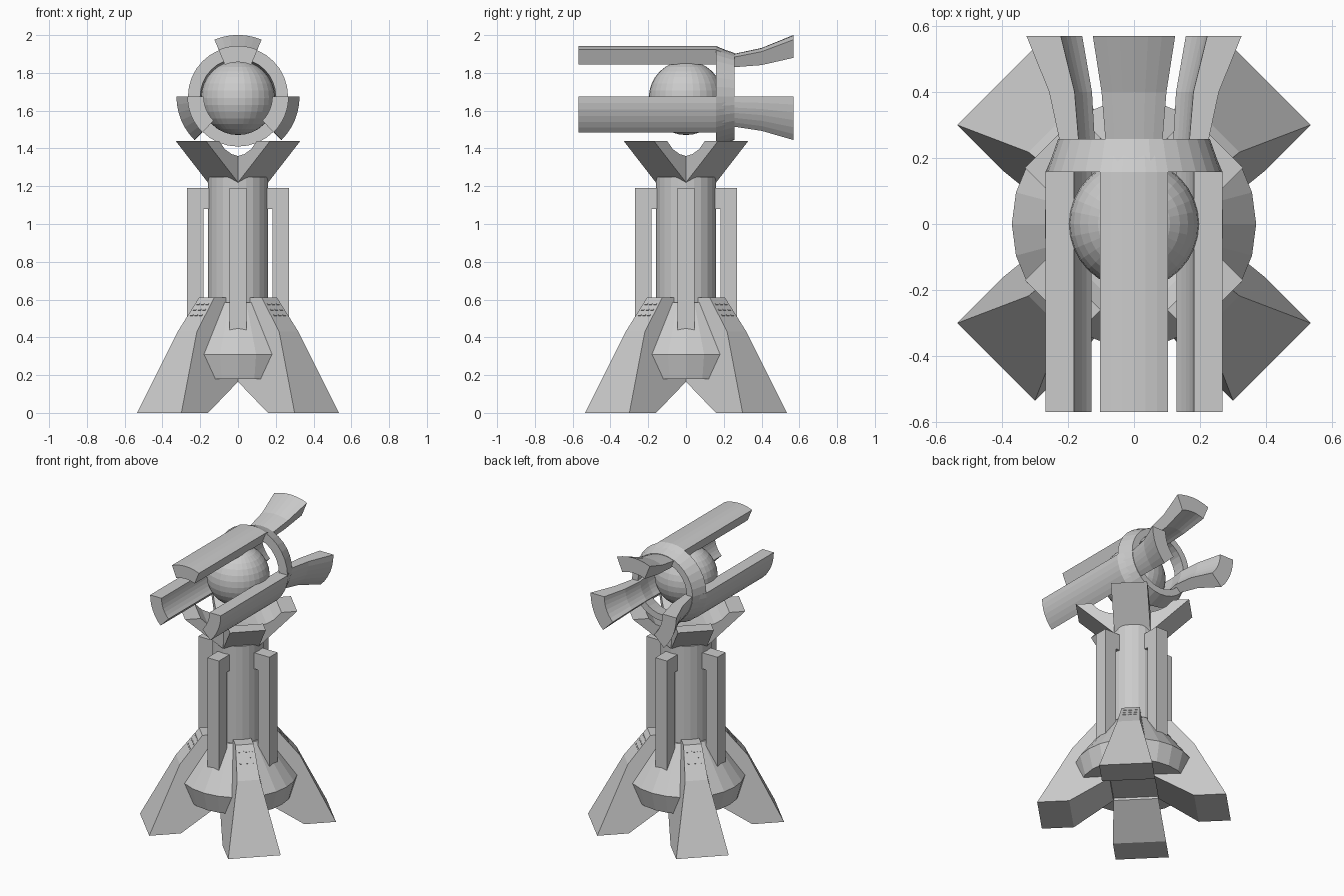
import bpy, bmesh, math
from mathutils import Matrix, Vector

if "Cube" in bpy.data.objects:
    bpy.data.objects.remove(bpy.data.objects["Cube"])

DIAGONALS = [math.radians(45 + 90 * i) for i in range(4)]
SIDES = [math.radians(90 * i) for i in range(4)]


def make(name, verts, faces, smooth=None):
    me = bpy.data.meshes.new(name)
    bm = bmesh.new()
    vs = [bm.verts.new(v) for v in verts]
    for f in faces:
        bm.faces.new([vs[i] for i in f])
    bmesh.ops.recalc_face_normals(bm, faces=bm.faces)
    bm.to_mesh(me)
    bm.free()
    ob = bpy.data.objects.new(name, me)
    bpy.context.collection.objects.link(ob)
    return ob


def radial_prism(name, profile, angle):
    """Profile of (radius, height, half width), turned about z."""
    n = len(profile)
    rot = Matrix.Rotation(angle, 3, 'Z')
    verts = [rot @ Vector((r, s * w, z)) for s in (-1, 1) for r, z, w in profile]
    faces = [range(n), range(n, 2 * n)]
    faces += [(i, (i + 1) % n, n + (i + 1) % n, n + i) for i in range(n)]
    return make(name, verts, faces)


def lathe(name, profile, seg, closed=False, matrix=Matrix()):
    """Turn a (radius, height) profile about z; cap the ends unless closed."""
    n = len(profile)
    verts = [matrix @ Vector((r * math.cos(2 * math.pi * k / seg),
                              r * math.sin(2 * math.pi * k / seg), z))
             for k in range(seg) for r, z in profile]
    faces = []
    for k in range(seg):
        a, b = k * n, (k + 1) % seg * n
        for i in range(n if closed else n - 1):
            j = (i + 1) % n
            faces.append((a + i, b + i, b + j, a + j))
    if not closed:
        faces += [[k * n + e for k in range(seg)] for e in (0, n - 1)]
    return make(name, verts, faces)


# Base hub and column
lathe("base_hub", [(0.335, 0.18), (0.37, 0.31), (0.17, 0.585)], 24)
lathe("column", [(0.16, 0.4), (0.16, 1.25)], 24)

# Four splayed legs with small vents on the upper slope
leg = [(0.59, 0, 0.166), (0.38, 0.43, 0.072), (0.235, 0.61, 0.057),
       (0.12, 0.61, 0.057), (0.14, 0.165, 0.14), (0.39, 0, 0.166)]
for a in DIAGONALS:
    radial_prism("leg", leg, a)
    slope = Vector((0.145, 0, -0.18))
    for row in range(3):
        for col in (-1, 0, 1):
            p = Vector((0.235, 0.034 * col, 0.61)) + slope * (0.2 + 0.16 * row)
            bpy.ops.mesh.primitive_cube_add(size=1)
            vent = bpy.context.object
            vent.name = "leg_vent"
            vent.matrix_world = (Matrix.Rotation(a, 4, 'Z') @ Matrix.Translation(p)
                                 @ Matrix.Rotation(math.atan2(0.18, 0.145), 4, 'Y')
                                 @ Matrix.Diagonal((0.008, 0.02, 0.006, 1)))

# Four upright buttresses, each hooked to the column at its top
strut = [(0.27, 0.42), (0.27, 1.19), (0.15, 1.19), (0.15, 1.08),
         (0.182, 1.08), (0.182, 0.42)]
for a in SIDES:
    radial_prism("buttress", [(r, z, 0.044) for r, z in strut], a)

# Four-pronged cradle
prong = [(0.354, 1.44), (0.255, 1.44), (0.21, 1.395), (0.16, 1.37),
         (0.113, 1.36), (0, 1.355), (0, 1.22), (0.113, 1.22)]
for a in DIAGONALS:
    radial_prism("cradle_prong", [(r, z, 0.113) for r, z in prong], a)

# Floating core
CZ = 1.675
bpy.ops.mesh.primitive_uv_sphere_add(segments=32, ring_count=16, radius=0.197,
                                     location=(0, 0, 1.668))
bpy.context.object.name = "core_sphere"

# Tapered ring behind the core, its axis along y
to_y = Matrix.Translation((0, 0, CZ)) @ Matrix.Rotation(math.radians(-90), 4, 'X')
lathe("ring", [(0.265, 0.158), (0.23, 0.257), (0.185, 0.257), (0.2, 0.158)],
      32, True, to_y)


def curved_blade(name, centre):
    """Arc section swept along y, flaring at the back."""
    stations = [(-0.57, 0.268, 0.182), (0.158, 0.268, 0.182), (0.255, 0.226, 0.168),
                (0.4, 0.257, 0.18), (0.57, 0.326, 0.222)]
    steps = 6
    angles = [math.radians(centre - 22.5 + 45 * i / steps) for i in range(steps + 1)]
    verts = []
    for y, ro, ri in stations:
        verts += [(ro * math.cos(t), y, CZ + ro * math.sin(t)) for t in angles]
        verts += [(ri * math.cos(t), y, CZ + ri * math.sin(t)) for t in reversed(angles)]
    n = 2 * (steps + 1)
    faces = [range(n), range(n * (len(stations) - 1), n * len(stations))]
    for s in range(len(stations) - 1):
        for i in range(n):
            j = (i + 1) % n
            faces.append((s * n + i, s * n + j, (s + 1) * n + j, (s + 1) * n + i))
    return make(name, verts, faces)


# Three blades around the core
for label, centre in (("top", 90), ("left", 202.5), ("right", 337.5)):
    curved_blade(label + "_blade", centre)
